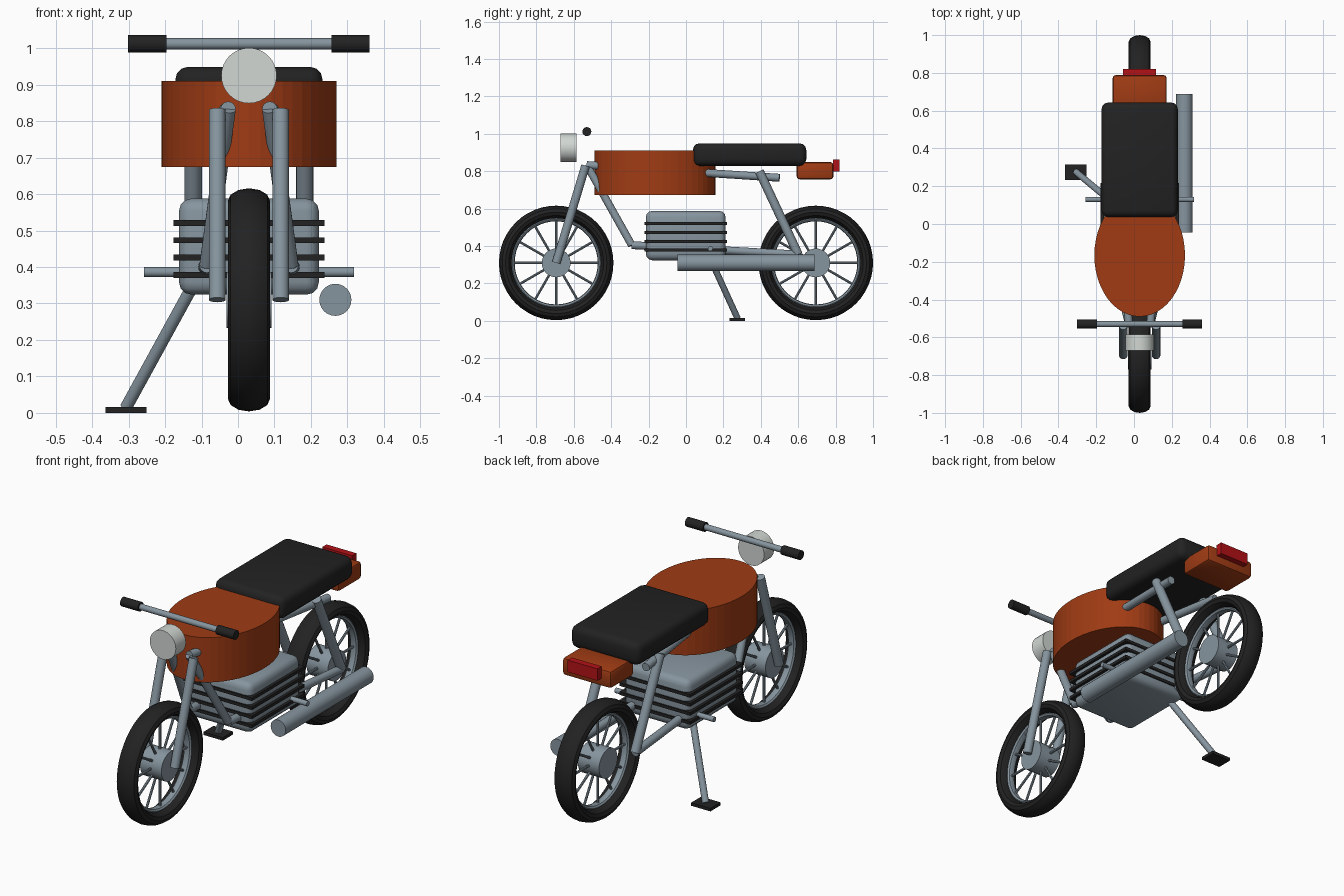
import bpy, bmesh, math
from mathutils import Vector, Matrix

if "Cube" in bpy.data.objects:
    bpy.data.objects.remove(bpy.data.objects["Cube"])

CX = 0.03  # centre plane of the bike


def material(name, rgb):
    m = bpy.data.materials.new(name)
    m.diffuse_color = (*rgb, 1)
    m.use_nodes = True
    m.node_tree.nodes["Principled BSDF"].inputs["Base Color"].default_value = m.diffuse_color
    return m


ORANGE = material("burnt_orange", (0.35, 0.044, 0.007))
STEEL = material("steel_grey", (0.24, 0.30, 0.345))
BLACK = material("rubber_black", (0.016, 0.016, 0.016))
LENS = material("lens_white", (0.64, 0.68, 0.65))
RED = material("lamp_red", (0.45, 0.006, 0.008))


def make(name, bm, mat, smooth=True):
    bmesh.ops.recalc_face_normals(bm, faces=bm.faces[:])
    me = bpy.data.meshes.new(name)
    bm.to_mesh(me)
    bm.free()
    me.materials.append(mat)
    ob = bpy.data.objects.new(name, me)
    bpy.context.collection.objects.link(ob)
    if smooth:
        bpy.ops.object.select_all(action='DESELECT')
        bpy.context.view_layer.objects.active = ob
        ob.select_set(True)
        bpy.ops.object.shade_smooth_by_angle(angle=math.radians(30))
    return ob


def add_tube(bm, a, b, r, sides=16):
    a, b = Vector(a), Vector(b)
    d = b - a
    mat = Matrix.Translation((a + b) / 2) @ d.to_track_quat('Z', 'Y').to_matrix().to_4x4()
    bmesh.ops.create_cone(bm, cap_ends=True, segments=sides, radius1=r, radius2=r,
                          depth=d.length, matrix=mat)


def tube(name, a, b, r, mat, sides=16):
    bm = bmesh.new()
    add_tube(bm, a, b, r, sides)
    return make(name, bm, mat)


def tube_pair(name, a, b, r, mat=STEEL):
    """Same tube on both sides; x is the offset from the centre plane."""
    for side, s in (("left", -1), ("right", 1)):
        tube(f"{name}_{side}", (CX + s * a[0], *a[1:]), (CX + s * b[0], *b[1:]), r, mat)


def box(name, lo, hi, mat, bevel=0, segments=2):
    lo, hi = Vector(lo), Vector(hi)
    bm = bmesh.new()
    bmesh.ops.create_cube(bm, size=1, matrix=Matrix.Translation((lo + hi) / 2)
                          @ Matrix.Diagonal((*(hi - lo), 1)))
    if bevel:
        bmesh.ops.bevel(bm, geom=bm.edges[:], offset=bevel, segments=segments,
                        profile=0.5, affect='EDGES')
    return make(name, bm, mat)


def ring(name, centre, major, rad, width, mat, minor_n, major_n=48):
    """Torus around the x axis with an elliptical section."""
    bm = bmesh.new()
    loops = []
    for i in range(major_n):
        t = 2 * math.pi * i / major_n
        loop = []
        for j in range(minor_n):
            p = 2 * math.pi * j / minor_n
            r = major + rad * math.cos(p)
            loop.append(bm.verts.new((centre[0] + width * math.sin(p),
                                      centre[1] + r * math.cos(t),
                                      centre[2] + r * math.sin(t))))
        loops.append(loop)
    for i in range(major_n):
        a, b = loops[i], loops[(i + 1) % major_n]
        for j in range(minor_n):
            k = (j + 1) % minor_n
            bm.faces.new((a[j], a[k], b[k], b[j]))
    return make(name, bm, mat)


# Wheels: tyre, rim, hub and spokes
for label, y in (("front", -0.694), ("rear", 0.694)):
    c = (CX, y, 0.31)
    ring(f"{label}_tyre", c, 0.271, 0.035, 0.058, BLACK, 12)
    ring(f"{label}_rim", c, 0.234, 0.012, 0.022, STEEL, 8)
    tube(f"{label}_hub", (CX - 0.062, y, 0.31), (CX + 0.062, y, 0.31), 0.077, STEEL, 32)
    bm = bmesh.new()
    for i in range(12):
        t = math.radians(30 * i)
        u = Vector((0, math.cos(t), math.sin(t)))
        add_tube(bm, Vector(c) + 0.06 * u, Vector(c) + 0.235 * u, 0.0065, 8)
    make(f"{label}_spokes", bm, STEEL)

# Fork and frame tubes
tube_pair("fork_leg", (0.087, -0.694, 0.31), (0.087, -0.537, 0.83), 0.023)
tube_pair("top_rail", (0.057, -0.53, 0.833), (0.145, 0.50, 0.765), 0.021)
tube_pair("down_tube", (0.057, -0.53, 0.833), (0.115, -0.29, 0.405), 0.021)
tube_pair("lower_rail", (0.115, -0.29, 0.405), (0.153, 0.60, 0.355), 0.021)
tube_pair("rear_stay", (0.153, 0.392, 0.80), (0.153, 0.60, 0.355), 0.024)

# Fuel tank: straight-sided ellipse
bm = bmesh.new()
bmesh.ops.create_cone(bm, cap_ends=True, segments=48, radius1=1, radius2=1, depth=1,
                      matrix=Matrix.Translation((CX, -0.166, 0.792))
                      @ Matrix.Diagonal((0.24, 0.324, 0.236, 1)))
make("fuel_tank", bm, ORANGE, smooth=False)

# Seat, tail and tail lamp
box("seat", (CX - 0.202, 0.037, 0.829), (CX + 0.202, 0.643, 0.949), BLACK, 0.035, 3)
box("tail_box", (CX - 0.143, 0.592, 0.757), (CX + 0.143, 0.788, 0.849), ORANGE, 0.015)
box("tail_lamp", (CX - 0.087, 0.785, 0.80), (CX + 0.087, 0.82, 0.863), RED)

# Engine block with cooling fins
box("engine_block", (CX - 0.192, -0.215, 0.324), (CX + 0.192, 0.212, 0.588), STEEL, 0.035, 3)
for i in range(4):
    z = 0.378 + 0.0477 * i
    box(f"engine_fin_{i + 1}", (CX - 0.207, -0.222, z - 0.008),
        (CX + 0.207, 0.218, z + 0.008), BLACK)

# Exhaust and foot pegs
tube("exhaust", (0.267, -0.046, 0.31), (0.267, 0.688, 0.31), 0.044, STEEL, 24)
tube("foot_peg_bar", (CX - 0.288, 0.13, 0.386), (CX + 0.288, 0.13, 0.386), 0.0135, STEEL)

# Kickstand
tube("kickstand_leg", (-0.115, 0.115, 0.365), (-0.307, 0.275, 0.015), 0.017, STEEL)
box("kickstand_foot", (-0.364, 0.232, 0.0), (-0.251, 0.316, 0.016), BLACK)

# Handlebar, grips and headlamp
tube("handlebar", (CX - 0.24, -0.53, 1.012), (CX + 0.24, -0.53, 1.012), 0.0155, STEEL)
tube_pair("grip", (0.226, -0.53, 1.012), (0.331, -0.53, 1.012), 0.024, BLACK)
tube("headlamp", (CX, -0.67, 0.925), (CX, -0.586, 0.925), 0.076, LENS, 32)
